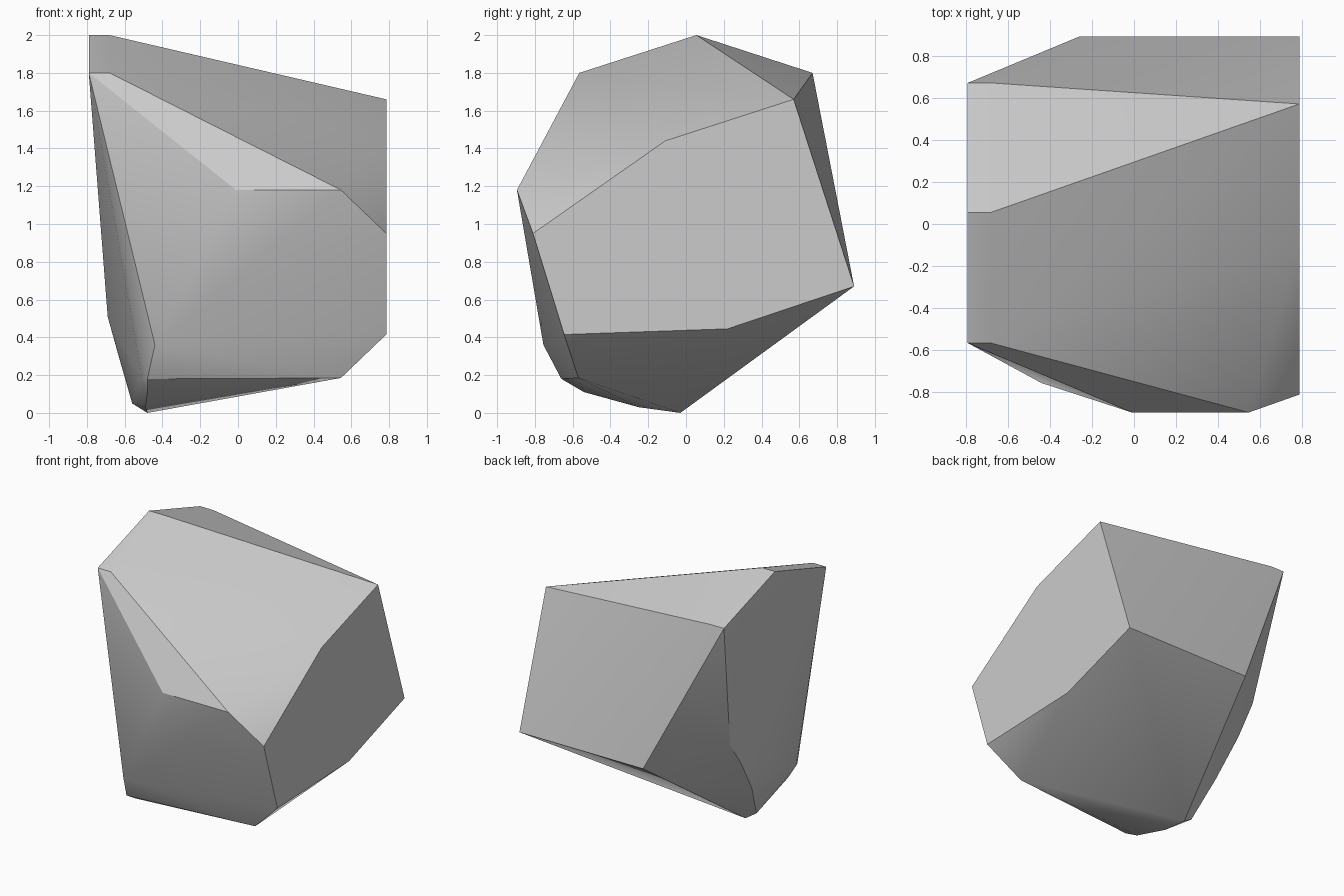
import bpy
import bmesh
import math

cube = bpy.data.objects.get("Cube")
if cube:
    bpy.data.objects.remove(cube, do_unlink=True)

stone = bpy.data.materials.new("stone_grey")
stone.use_nodes = True
colour = (0.6, 0.6, 0.6, 1)
stone.diffuse_color = colour
stone.node_tree.nodes["Principled BSDF"].inputs["Base Color"].default_value = colour

corners = []

# Flat side: outline in y, z
for y, z in [(-.81, .95), (-.11, 1.44), (.57, 1.66), (.89, .67), (.22, .445), (-.645, .415)]:
    corners.append((.785, y, z))

# Narrow crest: three pairs of corners
for y, z in [(-.565, 1.8), (.055, 2), (.67, 1.8)]:
    corners += [(-.79, y, z), (-.68, y, z)]

# Front brow, front foot and rear corner
corners += [(-.01, -.895, 1.18), (.545, -.895, 1.18), (.545, -.57, .185), (-.26, .89, .67)]

# Rounded lower front edge
corners += [(-.44, -.755, .36), (-.48, -.66, .18), (-.51, -.6, .19), (-.48, -.54, .11)]

# Rounded underside and narrow side
corners += [(-.49, -.25, .03), (-.48, -.03, 0), (-.56, -.05, .05), (-.64, .12, .33),
            (-.69, .1, .51), (-.685, .31, .6), (-.69, .455, .8)]

# Wrap the corners into one solid rock
bm = bmesh.new()
for co in corners:
    bm.verts.new(co)
bmesh.ops.convex_hull(bm, input=bm.verts[:])
bmesh.ops.delete(bm, geom=[v for v in bm.verts if not v.link_faces], context='VERTS')
bmesh.ops.dissolve_limit(bm, angle_limit=math.radians(1), verts=bm.verts[:], edges=bm.edges[:])
bmesh.ops.recalc_face_normals(bm, faces=bm.faces[:])
mesh = bpy.data.meshes.new("rock")
bm.to_mesh(mesh)
bm.free()
mesh.materials.append(stone)

rock = bpy.data.objects.new("rock", mesh)
bpy.context.collection.objects.link(rock)
bpy.context.view_layer.objects.active = rock
rock.select_set(True)
bpy.ops.object.shade_smooth_by_angle(angle=math.radians(30))
